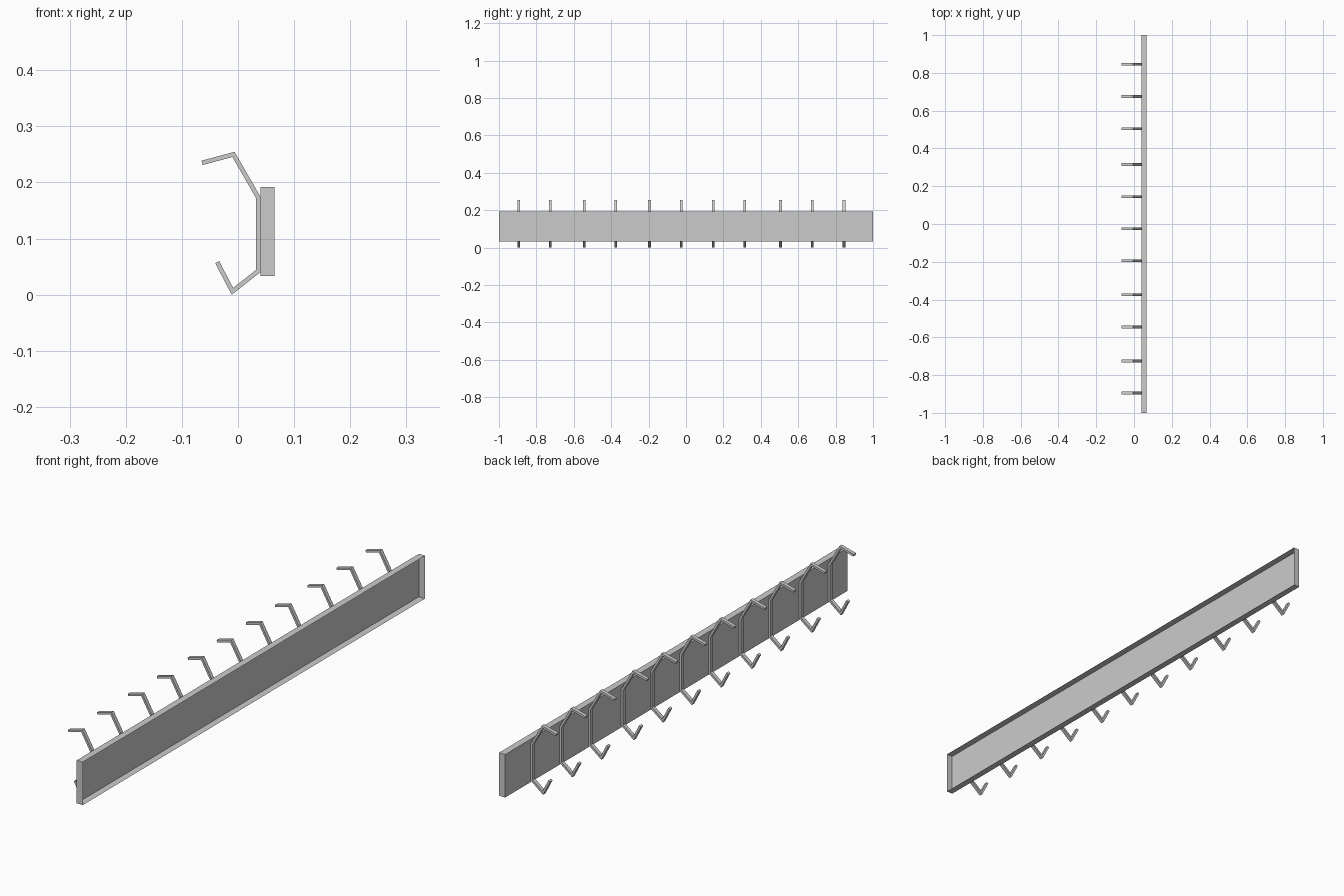
import bpy
from mathutils import Vector

if "Cube" in bpy.data.objects:
    bpy.data.objects.remove(bpy.data.objects["Cube"])


def add_mesh(name, verts, faces):
    mesh = bpy.data.meshes.new(name)
    mesh.from_pydata(verts, [], faces)
    obj = bpy.data.objects.new(name, mesh)
    bpy.context.collection.objects.link(obj)
    return obj


def mitred_outline(path, half):
    """Offset a bent centre line to both sides, with mitred corners."""
    pts = [Vector(p) for p in path]
    left, right = [], []
    for i, p in enumerate(pts):
        dirs = []
        if i > 0:
            dirs.append((p - pts[i - 1]).normalized())
        if i < len(pts) - 1:
            dirs.append((pts[i + 1] - p).normalized())
        normals = [Vector((-d.y, d.x)) for d in dirs]
        m = sum(normals, Vector((0, 0))).normalized()
        off = m * (half / m.dot(normals[0]))
        left.append(p + off)
        right.append(p - off)
    return left, right


# Back board: shallow tray, open towards the wall (+x)
X0, X1, Z0, Z1 = 0.04, 0.065, 0.033, 0.192
board_verts = [(x, y, z) for x in (X0, X1)
               for y, z in ((-1, Z0), (1, Z0), (1, Z1), (-1, Z1))]
board_faces = [(0, 3, 2, 1)]
board_faces += [(i, (i + 1) % 4, (i + 1) % 4 + 4, i + 4) for i in range(4)]
add_mesh("back_board", board_verts, board_faces)

# Hook: flat bar bent in the xz plane, long prong above, short one below
path = [(-0.064, 0.235), (-0.008, 0.250), (0.0358, 0.174),
        (0.0358, 0.042), (-0.010, 0.006), (-0.037, 0.058)]
left, right = mitred_outline(path, 0.004)
hook_y = [-0.895, -0.725, -0.545, -0.375, -0.195, -0.025,
          0.145, 0.315, 0.505, 0.675, 0.845]
W = 0.007
for k, y in enumerate(hook_y):
    verts, faces = [], []
    for a, b in zip(left, right):
        verts += [(a.x, y - W, a.y), (a.x, y + W, a.y),
                  (b.x, y + W, b.y), (b.x, y - W, b.y)]
    n = len(path)
    for i in range(n - 1):
        for j in range(4):
            q, r = i * 4 + j, i * 4 + (j + 1) % 4
            faces.append((q, q + 4, r + 4, r))
    faces += [(0, 1, 2, 3), tuple(4 * (n - 1) + j for j in (3, 2, 1, 0))]
    add_mesh(f"hook_{k + 1}", verts, faces)
